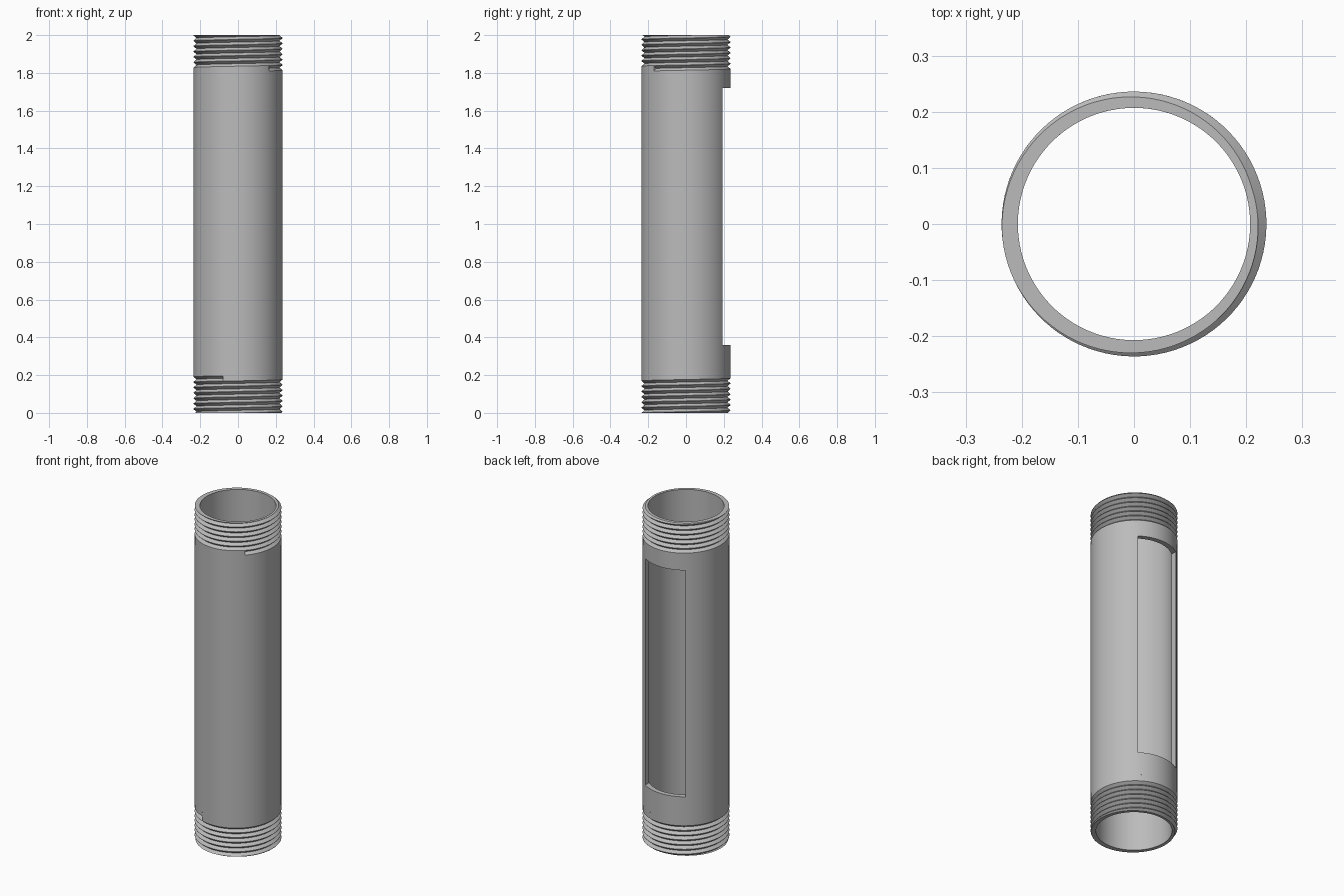
import bpy, bmesh, math
from mathutils import Matrix

OUTER, INNER, ROOT = 0.236, 0.207, 0.2195
PITCH, HALF = 0.0285, 0.0135      # thread pitch, half width of the groove
JOIN = 1.78                       # height where threaded end meets body
SEGS = 96

cube = bpy.data.objects.get("Cube")
if cube:
    bpy.data.objects.remove(cube, do_unlink=True)

steel = bpy.data.materials.new("grey_steel")
steel.use_nodes = True
GREY = (0.5, 0.5, 0.5, 1)
steel.diffuse_color = GREY
steel.node_tree.nodes["Principled BSDF"].inputs["Base Color"].default_value = GREY


def make_object(name, bm):
    bmesh.ops.recalc_face_normals(bm, faces=bm.faces)
    mesh = bpy.data.meshes.new(name)
    bm.to_mesh(mesh)
    bm.free()
    mesh.materials.append(steel)
    obj = bpy.data.objects.new(name, mesh)
    bpy.context.collection.objects.link(obj)
    return obj


def smooth(obj):
    bpy.ops.object.select_all(action='DESELECT')
    obj.select_set(True)
    bpy.context.view_layer.objects.active = obj
    bpy.ops.object.shade_smooth_by_angle(angle=math.radians(25))


def thread_radius(z, first):
    """Radius of the V groove whose lowest turn is centred at height first."""
    turn = max(round((z - first) / PITCH), 0)
    depth = abs(z - first - turn * PITCH) / HALF
    return ROOT + (OUTER - ROOT) * min(depth, 1)


def threaded_end(name, start_angle, start_z, flip):
    """Wall section with a helical groove that starts abruptly."""
    bm = bmesh.new()
    columns = []
    for j in range(SEGS + 1):
        a = start_angle + math.tau * j / SEGS
        first = start_z + PITCH * j / SEGS
        rows = [(INNER, JOIN), (OUTER, JOIN)]
        for turn in range(8):
            for step in (-HALF, 0, HALF):
                z = min(first + turn * PITCH + step, 2)
                rows.append((thread_radius(z, first), z))
        rows.append((INNER, 2))
        columns.append([bm.verts.new((r * math.cos(a), r * math.sin(a), z))
                        for r, z in rows])
    for left, right in zip(columns, columns[1:]):
        for k in range(1, len(left) - 1):
            bm.faces.new((left[k], right[k], right[k + 1], left[k + 1]))
        bm.faces.new((left[-1], right[-1], right[0], left[0]))
    # flat wall closing the groove where it starts
    bm.faces.new(columns[0][2:5])
    bmesh.ops.remove_doubles(bm, verts=bm.verts, dist=0.00002)
    bmesh.ops.dissolve_degenerate(bm, edges=bm.edges, dist=0.00002)
    if flip:
        turn_over = Matrix.Translation((0, 0, 2)) @ Matrix.Rotation(math.pi, 4, 'X')
        bmesh.ops.transform(bm, matrix=turn_over, verts=bm.verts)
    smooth(make_object(name, bm))


# threaded ends
threaded_end("upper_thread", math.radians(-46), 1.824, False)
threaded_end("lower_thread", math.radians(110), 1.817, True)

# plain body between the threads
bm = bmesh.new()
rings = []
for r, z in ((INNER, 2 - JOIN), (OUTER, 2 - JOIN), (OUTER, JOIN), (INNER, JOIN)):
    rings.append([bm.verts.new((r * math.cos(math.tau * i / SEGS),
                                r * math.sin(math.tau * i / SEGS), z))
                  for i in range(SEGS)])
for k in range(4):
    low, high = rings[k], rings[(k + 1) % 4]
    for i in range(SEGS):
        n = (i + 1) % SEGS
        bm.faces.new((low[i], low[n], high[n], high[i]))
body = make_object("pipe_body", bm)

# window through the back wall
bm = bmesh.new()
bmesh.ops.create_cube(bm, size=1, matrix=Matrix.Translation((0, 0.25, 1.04))
                      @ Matrix.Diagonal((0.268, 0.4, 1.36, 1)))
cutter = make_object("window_cutter", bm)
cutter.hide_render = True
cutter.hide_viewport = True
cut = body.modifiers.new("window", 'BOOLEAN')
cut.operation = 'DIFFERENCE'
cut.solver = 'EXACT'
cut.object = cutter

# bake the cut and drop the hidden end caps so the wall runs on unbroken
bpy.context.view_layer.update()
result = body.evaluated_get(bpy.context.evaluated_depsgraph_get())
mesh = bpy.data.meshes.new_from_object(result)
body.modifiers.clear()
body.data = mesh
bm = bmesh.new()
bm.from_mesh(mesh)
caps = [f for f in bm.faces
        if abs(abs(f.calc_center_median().z - 1) - (JOIN - 1)) < 0.001]
bmesh.ops.delete(bm, geom=caps, context='FACES')
bm.to_mesh(mesh)
bm.free()
bpy.data.objects.remove(cutter, do_unlink=True)
smooth(body)
